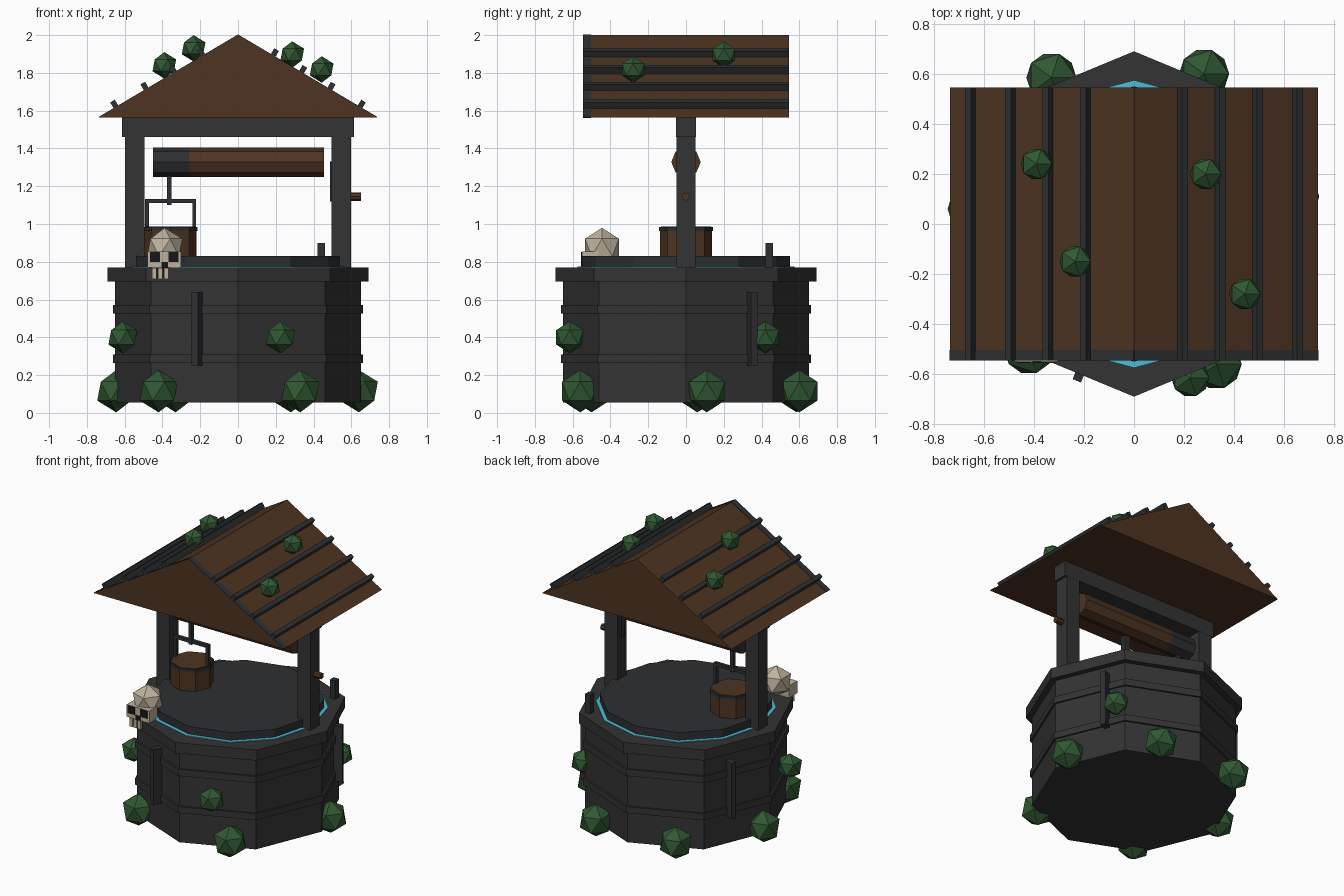
import bpy, bmesh, math
from mathutils import Matrix, Vector

if "Cube" in bpy.data.objects:
    bpy.data.objects.remove(bpy.data.objects["Cube"])


def material(name, r, g, b):
    m = bpy.data.materials.new(name)
    m.diffuse_color = (r, g, b, 1)
    m.use_nodes = True
    m.node_tree.nodes["Principled BSDF"].inputs["Base Color"].default_value = m.diffuse_color
    return m


STONE = material("dark stone", 0.033, 0.033, 0.034)
IRON = material("dark iron", 0.027, 0.029, 0.031)
WOOD = material("brown wood", 0.075, 0.034, 0.015)
LEAF = material("leaf green", 0.03, 0.098, 0.033)
BONE = material("bone", 0.52, 0.45, 0.34)
BLACK = material("black", 0.008, 0.008, 0.008)
WATER = material("glowing water", 0.08, 0.5, 0.66)


def finish(name, bm, mat):
    bmesh.ops.recalc_face_normals(bm, faces=bm.faces)
    me = bpy.data.meshes.new(name)
    bm.to_mesh(me)
    bm.free()
    me.materials.append(mat)
    ob = bpy.data.objects.new(name, me)
    bpy.context.collection.objects.link(ob)
    return ob


def box(name, x, y, z, mat, rot=None, at=(0, 0, 0)):
    """Box from (min, max) pairs, optionally rotated and then moved."""
    bm = bmesh.new()
    size = [b - a for a, b in (x, y, z)]
    mid = Vector([(a + b) / 2 for a, b in (x, y, z)])
    bmesh.ops.create_cube(bm, size=1, matrix=Matrix.Translation(mid) @ Matrix.Diagonal((*size, 1)))
    if rot:
        bm.transform(Matrix.Translation(at) @ rot)
    return finish(name, bm, mat)


def prism(name, sides, r, lo, hi, mat, at=(0, 0), axis="Z"):
    """Regular prism with a vertex on its local x axis."""
    bm = bmesh.new()
    ring = [bm.verts.new((r * math.cos(i * math.tau / sides), r * math.sin(i * math.tau / sides), lo))
            for i in range(sides)]
    base = bm.faces.new(ring)
    top = bmesh.ops.extrude_face_region(bm, geom=[base])["geom"]
    bmesh.ops.translate(bm, vec=(0, 0, hi - lo), verts=[v for v in top if isinstance(v, bmesh.types.BMVert)])
    if axis == "X":
        bm.transform(Matrix.Translation((0, *at)) @ Matrix.Rotation(math.pi / 2, 4, "Y"))
    else:
        bm.transform(Matrix.Translation((*at, 0)))
    if not any(f.normal.z for f in bm.faces):
        bm.normal_update()
    return finish(name, bm, mat)


def ball(name, c, r, mat):
    bm = bmesh.new()
    bmesh.ops.create_icosphere(bm, subdivisions=1, radius=r, matrix=Matrix.Translation(c))
    return finish(name, bm, mat)


# Octagonal stone wall, bands, rim
prism("well_wall", 8, 0.65, 0.055, 0.71, STONE)
prism("lower_band", 8, 0.663, 0.265, 0.31, STONE)
prism("upper_band", 8, 0.663, 0.525, 0.572, STONE)
prism("well_rim", 8, 0.69, 0.695, 0.77, STONE)

# Glowing water edge under the twelve-sided cover
prism("water", 12, 0.575, 0.76, 0.776, WATER)
prism("well_cover", 12, 0.55, 0.765, 0.83, IRON)
box("rim_stub", (0.42, 0.46), (0.42, 0.46), (0.76, 0.90), IRON)

# Upright ribs on the wall: (position angle, face normal angle)
for i, (a, n) in enumerate([(250, 247.5), (33, 22.5), (152, 157.5)]):
    a, n = math.radians(a), math.radians(n)
    box(f"wall_rib_{i}", (-0.07, 0.012), (-0.018, 0.018), (0.25, 0.64), IRON,
        Matrix.Rotation(n, 4, "Z"), (0.655 * math.cos(a), 0.655 * math.sin(a), 0))

# Posts and cross beam
for side, s in (("left", -1), ("right", 1)):
    box(f"{side}_post", (s * 0.547 - 0.051, s * 0.547 + 0.051), (-0.051, 0.051), (0.76, 1.47), STONE)
box("cross_beam", (-0.615, 0.615), (-0.052, 0.052), (1.46, 1.565), STONE)

# Solid gable roof
HALF, EAVE, TOP, DEPTH = 0.735, 1.565, 2.0, 0.545
bm = bmesh.new()
gable = bm.faces.new([bm.verts.new((x, -DEPTH, z)) for x, z in ((-HALF, EAVE), (HALF, EAVE), (0, TOP))])
back = bmesh.ops.extrude_face_region(bm, geom=[gable])["geom"]
bmesh.ops.translate(bm, vec=(0, 2 * DEPTH, 0), verts=[v for v in back if isinstance(v, bmesh.types.BMVert)])
if not any(len(f.verts) == 3 and f.calc_center_median().y < -0.5 for f in bm.faces):
    bm.faces.new([v for v in bm.verts if v.co.y < 0])
finish("roof", bm, WOOD)

# Roof battens and the dark front strip on both slopes
pitch = math.atan2(TOP - EAVE, HALF)
slope = math.hypot(TOP - EAVE, HALF)
for side, s in (("left", -1), ("right", 1)):
    tilt = Matrix.Rotation(s * pitch, 4, "Y")
    ends = sorted((0, s * slope))
    box(f"{side}_roof_edge", ends, (-DEPTH, -0.503), (-0.003, 0.003), IRON, tilt, (0, 0, TOP))
    for i, x in enumerate((0.185, 0.335, 0.485, 0.645)):
        d = s * x / math.cos(pitch)
        box(f"{side}_batten_{i}", (d - 0.014, d + 0.014), (-DEPTH, DEPTH), (-0.01, 0.038), IRON,
            tilt, (0, 0, TOP))

# Winding drum: iron end and wooden body
prism("drum_iron", 8, 0.078, -0.45, -0.26, IRON, (0, 1.328), "X")
prism("drum_wood", 8, 0.078, -0.26, 0.455, WOOD, (0, 1.328), "X")

# Crank
box("crank_arm", (0.486, 0.51), (-0.02, 0.02), (1.12, 1.33), IRON)
prism("crank_peg", 8, 0.022, 0.5, 0.65, WOOD, (0, 1.145), "X")

# Bucket with hoop, handle and hanger
BX = -0.357
prism("bucket", 8, 0.138, 0.825, 0.978, WOOD, (BX, 0))
for name, lo, hi in (("bucket_hoop", 0.963, 0.984),):
    prism(name, 8, 0.143, lo, hi, IRON, (BX, 0))
prism("bucket_lid", 8, 0.132, 0.97, 0.987, WOOD, (BX, 0))
for side, s in (("left", -1), ("right", 1)):
    x = BX + s * 0.125
    box(f"bucket_handle_{side}", (x - 0.01, x + 0.01), (-0.012, 0.012), (0.97, 1.13), IRON)
box("bucket_handle_top", (BX - 0.135, BX + 0.135), (-0.012, 0.012), (1.11, 1.132), IRON)
box("bucket_hanger", (BX - 0.018, BX + 0.006), (-0.012, 0.012), (1.10, 1.27), IRON)

# Skull hanging over the rim
SX, FY = -0.388, -0.55
ball("skull_cranium", (SX, -0.445, 0.875), 0.105, BONE)
box("skull_face", (SX - 0.09, SX + 0.085), (FY, -0.46), (0.77, 0.855), BONE)
for side, x in (("left", -0.44), ("right", -0.342)):
    box(f"skull_eye_{side}", (x - 0.027, x + 0.027), (FY - 0.006, FY), (0.80, 0.852), BLACK)
box("skull_nose", (SX - 0.018, SX + 0.018), (FY - 0.006, FY), (0.77, 0.80), BLACK)
box("skull_mouth", (-0.455, -0.37), (FY + 0.006, FY + 0.03), (0.715, 0.78), BLACK)
for i in range(3):
    x = -0.443 + i * 0.031
    box(f"skull_tooth_{i}", (x - 0.012, x + 0.012), (FY - 0.004, FY + 0.03), (0.71, 0.768), BONE)

# Bushes: around the foot, on the wall and on the roof
foot = [(0.33, -0.56), (-0.42, -0.50), (-0.645, 0.06), (-0.33, 0.585), (0.28, 0.60), (0.64, 0.11)]
wall = [(-0.61, -0.28, 0.40), (0.225, -0.615, 0.40), (0.50, 0.42, 0.40)]
roof = [(-0.39, 0.24, 1.84), (-0.235, -0.15, 1.93), (0.287, 0.20, 1.897), (0.443, -0.28, 1.818)]
for name, pts, r in (("foot_bush", [(x, y, 0.115) for x, y in foot], 0.112),
                     ("wall_bush", wall, 0.085), ("roof_bush", roof, 0.07)):
    for i, p in enumerate(pts):
        ball(f"{name}_{i}", p, r, LEAF)
